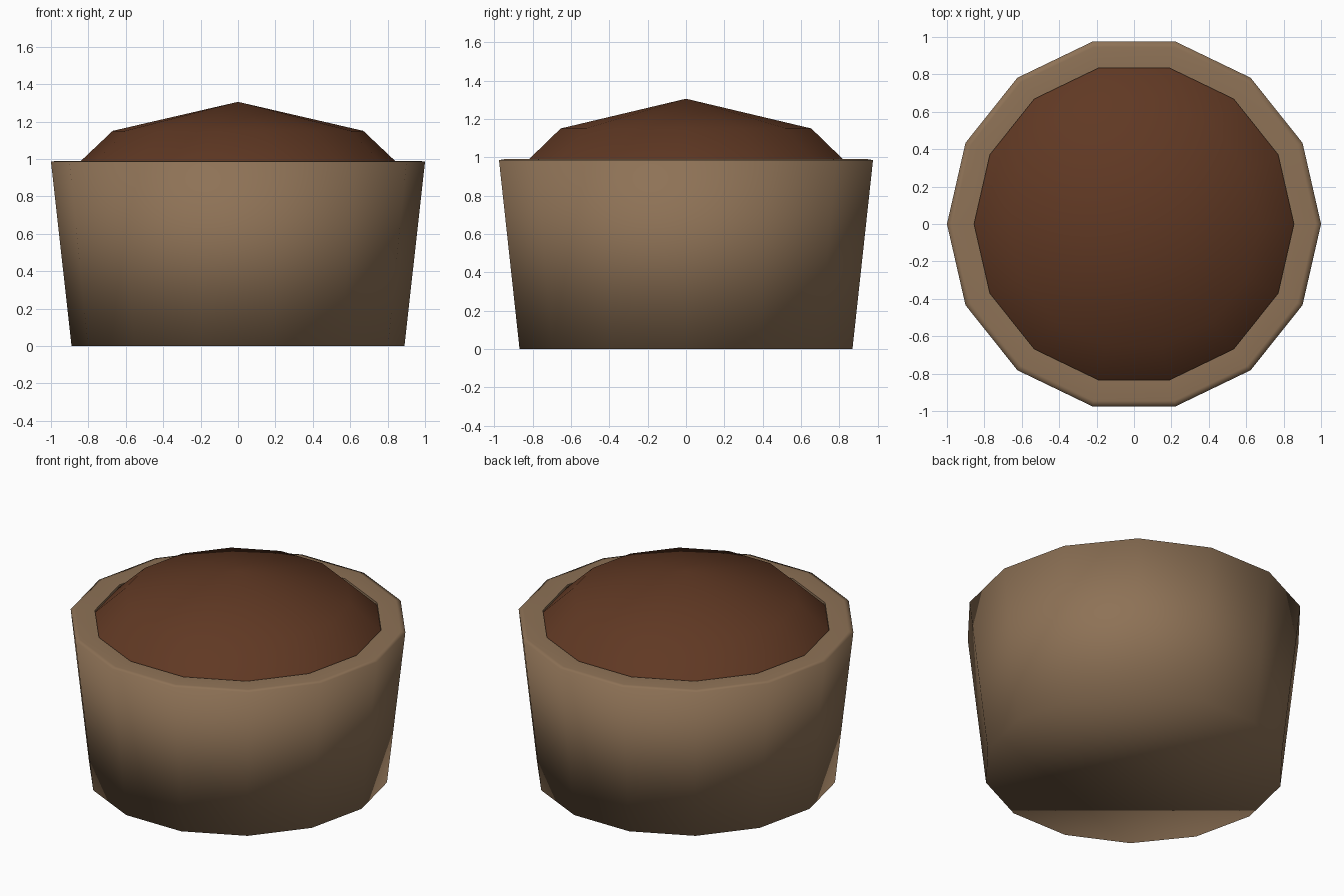
import bpy, bmesh, math

if "Cube" in bpy.data.objects:
    bpy.data.objects.remove(bpy.data.objects["Cube"])

SIDES = 14


def material(name, rgb):
    m = bpy.data.materials.new(name)
    m.diffuse_color = (*rgb, 1)
    m.use_nodes = True
    m.node_tree.nodes["Principled BSDF"].inputs["Base Color"].default_value = m.diffuse_color
    return m


def lathe(name, profile, mat, sharp_rings=(), base=False, apex=None):
    """Spin (radius, height) rings into a smooth faceted solid."""
    bm = bmesh.new()
    rings = []
    for r, z in profile:
        rings.append([bm.verts.new((r * math.cos(i * math.tau / SIDES),
                                    r * math.sin(i * math.tau / SIDES), z))
                      for i in range(SIDES)])
    for a, b in zip(rings, rings[1:]):
        for i in range(SIDES):
            j = (i + 1) % SIDES
            bm.faces.new((a[i], a[j], b[j], b[i]))
    if base:
        bm.faces.new(rings[0][::-1])
    if apex is not None:
        tip = bm.verts.new((0, 0, apex))
        for i in range(SIDES):
            bm.faces.new((rings[-1][i], rings[-1][(i + 1) % SIDES], tip))
    for f in bm.faces:
        f.smooth = True
    for k in sharp_rings:
        for i in range(SIDES):
            bm.edges.get((rings[k][i], rings[k][(i + 1) % SIDES])).smooth = False
    mesh = bpy.data.meshes.new(name)
    bm.to_mesh(mesh)
    bm.free()
    mesh.materials.append(mat)
    ob = bpy.data.objects.new(name, mesh)
    bpy.context.collection.objects.link(ob)
    return ob


tan = material("tan_clay", (0.27, 0.168, 0.093))
brown = material("brown_soil", (0.117, 0.04, 0.017))

# Tapered pot with a closed base, a flat rim and a short inner lip
lathe("pot", [(0.89, 0), (1.0, 0.985), (0.97, 0.99), (0.855, 0.99), (0.855, 0.975)],
      tan, sharp_rings=(3,), base=True)

# Low mound filling the opening
lathe("soil_mound", [(0.855, 0.975), (0.67, 1.15)], brown, apex=1.305)
